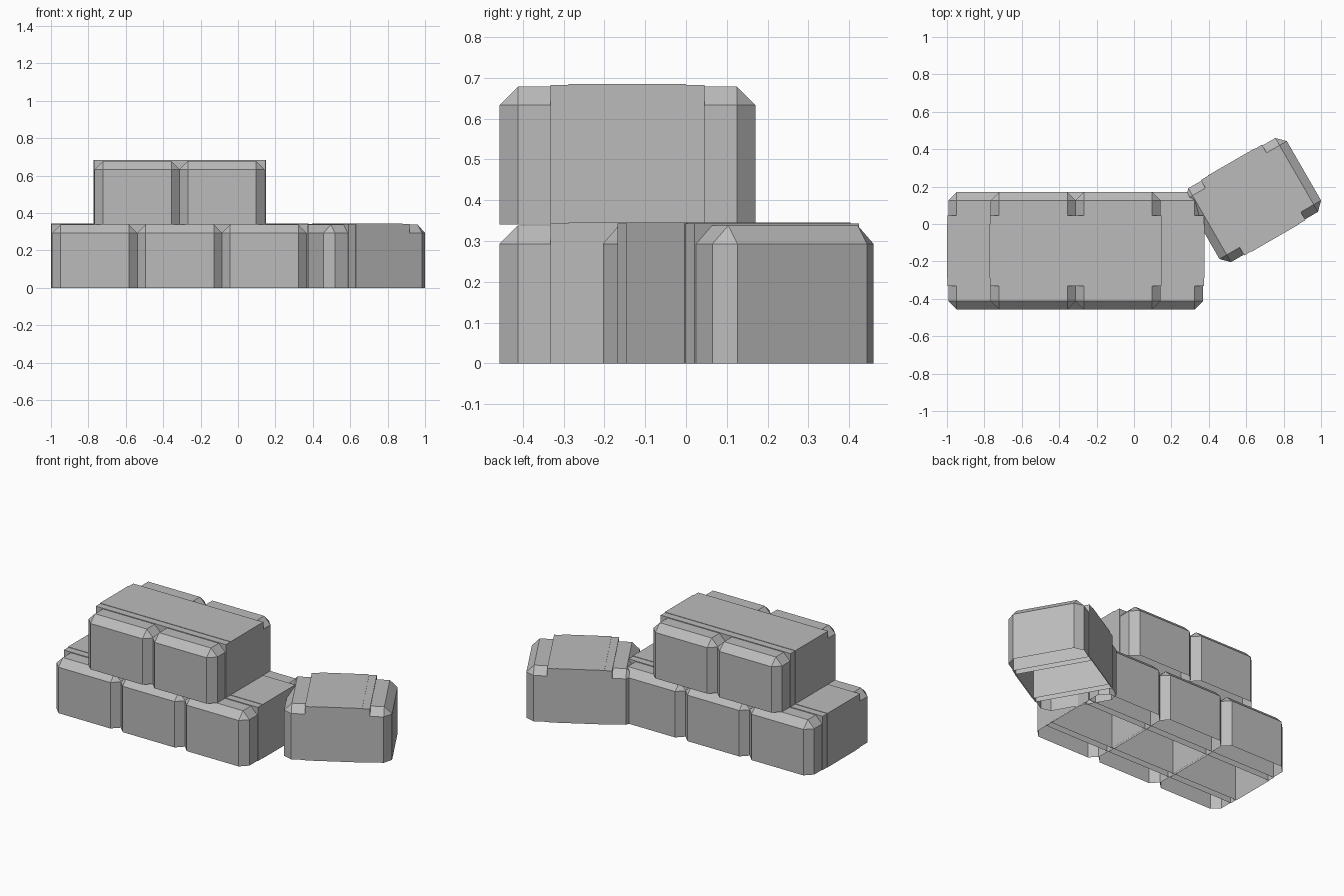
import bpy
import bmesh
import math

if "Cube" in bpy.data.objects:
    bpy.data.objects.remove(bpy.data.objects["Cube"])

grey = bpy.data.materials.new("plain grey")
grey.diffuse_color = (0.5, 0.5, 0.5, 1.0)
grey.use_nodes = True
grey.node_tree.nodes["Principled BSDF"].inputs["Base Color"].default_value = grey.diffuse_color

BEVEL = 0.045
PITCH = 0.453          # spacing of blocks in a row
ROW_X, ROW_Y = -0.312, -0.1435


def add_shell(bm, half_x, half_y, height, bevel=0.0):
    """Open-bottomed box standing on z = 0, with optional chamfered walls and top."""
    part = bmesh.new()
    bmesh.ops.create_cube(part, size=1.0)
    for v in part.verts:
        v.co.x *= 2 * half_x
        v.co.y *= 2 * half_y
        v.co.z = (v.co.z + 0.5) * height
    if bevel:
        edges = [e for e in part.edges if max(v.co.z for v in e.verts) > 0.01]
        bmesh.ops.bevel(part, geom=edges, offset=bevel, segments=1,
                        profile=0.5, affect='EDGES')
    part.normal_update()
    bottom = [f for f in part.faces if f.normal.z < -0.9]
    bmesh.ops.delete(part, geom=bottom, context='FACES')
    mesh = bpy.data.meshes.new("shell_part")
    part.to_mesh(mesh)
    part.free()
    bm.from_mesh(mesh)
    bpy.data.meshes.remove(mesh)


# One block: chamfered body, wide band and narrower raised centre band
bm = bmesh.new()
add_shell(bm, 0.228, 0.3135, 0.338, BEVEL)
add_shell(bm, 0.2325, 0.189, 0.3425)
add_shell(bm, 0.235, 0.144, 0.345)
block_mesh = bpy.data.meshes.new("block")
bm.to_mesh(block_mesh)
bm.free()
block_mesh.materials.append(grey)


def place(name, x, y, z, angle=0.0):
    ob = bpy.data.objects.new(name, block_mesh)
    ob.location = (x, y, z)
    ob.rotation_euler.z = math.radians(angle)
    bpy.context.collection.objects.link(ob)


# Lower row of three blocks
for i in range(3):
    place(f"lower_block_{i + 1}", ROW_X + (i - 1) * PITCH, ROW_Y, 0)

# Upper row of two blocks
for i in range(2):
    place(f"upper_block_{i + 1}", ROW_X + (i - 0.5) * PITCH, ROW_Y, 0.34)

# Loose block turned beside the stack
place("loose_block", 0.637, 0.128, 0, -60)
